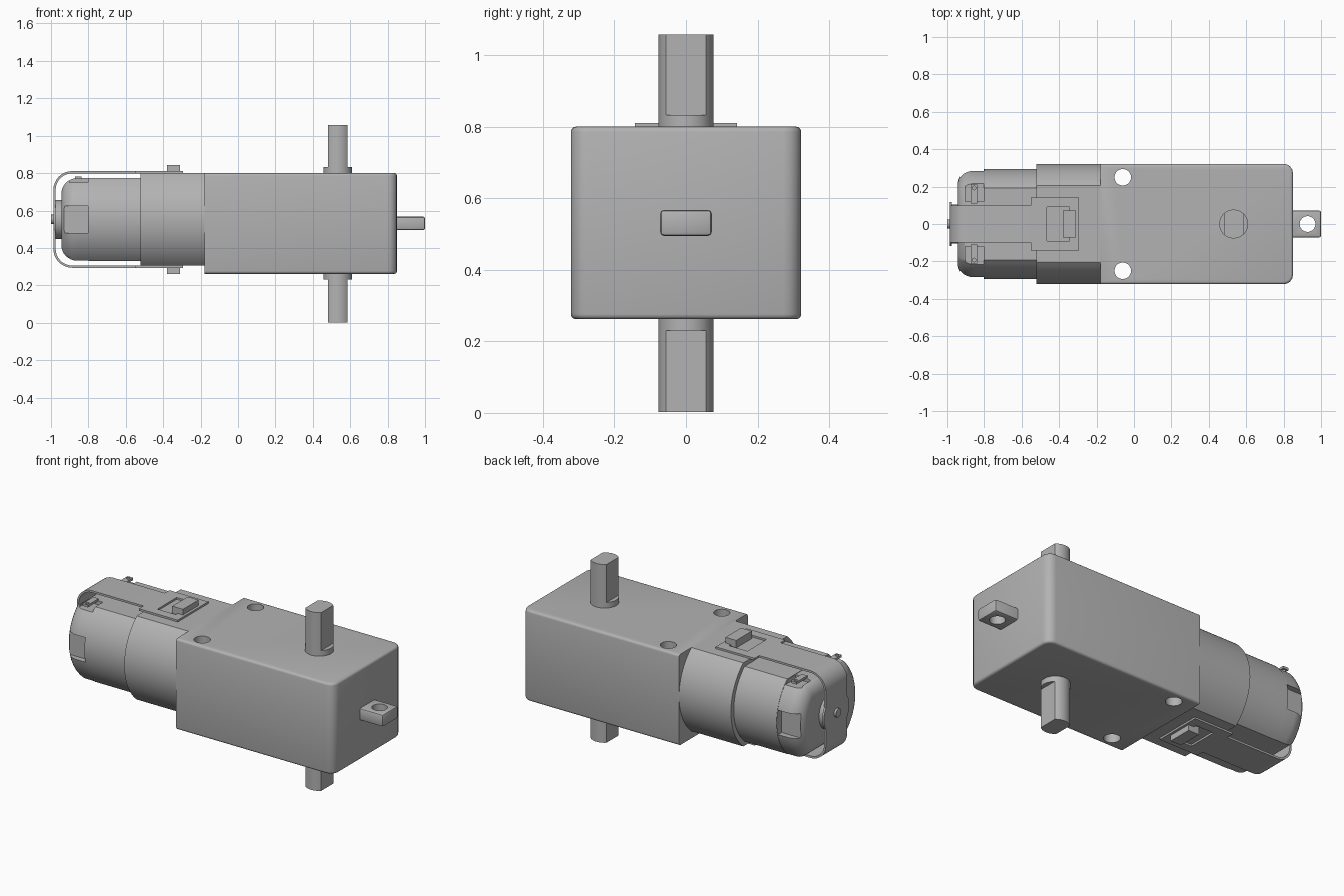
import bpy, bmesh, math
from mathutils import Matrix

old = bpy.data.objects.get("Cube")
if old:
    bpy.data.objects.remove(old, do_unlink=True)

grey = bpy.data.materials.new("plain grey")
grey.use_nodes = True
COLOUR = (0.45, 0.45, 0.45, 1)
grey.diffuse_color = COLOUR
grey.node_tree.nodes["Principled BSDF"].inputs["Base Color"].default_value = COLOUR

MID = 0.5525  # height of the motor axis


def finish(name, bm):
    bmesh.ops.recalc_face_normals(bm, faces=bm.faces)
    mesh = bpy.data.meshes.new(name)
    bm.to_mesh(mesh)
    bm.free()
    mesh.materials.append(grey)
    ob = bpy.data.objects.new(name, mesh)
    bpy.context.collection.objects.link(ob)
    return ob


def box(name, x, y, z):
    bm = bmesh.new()
    bmesh.ops.create_cube(bm, size=1)
    for v in bm.verts:
        for i, (lo, hi) in enumerate((x, y, z)):
            v.co[i] = lo if v.co[i] < 0 else hi
    return finish(name, bm)


def cylinder(name, centre, r, depth, axis="Z"):
    bm = bmesh.new()
    turn = Matrix.Rotation(math.pi / 2, 4, "Y") if axis == "X" else Matrix()
    bmesh.ops.create_cone(bm, cap_ends=True, segments=48, radius1=r, radius2=r,
                          depth=depth, matrix=Matrix.Translation(centre) @ turn)
    return finish(name, bm)


def activate(ob):
    bpy.ops.object.select_all(action="DESELECT")
    ob.select_set(True)
    bpy.context.view_layer.objects.active = ob


def combine(ob, others, operation="DIFFERENCE"):
    for other in others:
        mod = ob.modifiers.new("combine", "BOOLEAN")
        mod.operation, mod.solver, mod.object = operation, "EXACT", other
        activate(ob)
        bpy.ops.object.modifier_apply(modifier=mod.name)
        bpy.data.objects.remove(other, do_unlink=True)
    return ob


def round_edges(ob, width, pick, segments=4):
    bm = bmesh.new()
    bm.from_mesh(ob.data)
    edges = [e for e in bm.edges if pick(e.verts[0].co, e.verts[1].co)]
    bmesh.ops.bevel(bm, geom=edges, offset=width, segments=segments,
                    profile=0.5, affect="EDGES")
    bm.to_mesh(ob.data)
    bm.free()


def flat_barrel(name, sections, n=24):
    """Loft rings (x, radius, half height) of a circle cut flat above and below."""
    bm = bmesh.new()
    rings = []
    for x, r, h in sections:
        a = math.asin(h / r)
        side = [-a + 2 * a * i / n for i in range(n + 1)]
        angles = side + [t + math.pi for t in side]
        rings.append([bm.verts.new((x, r * math.cos(t), MID + r * math.sin(t)))
                      for t in angles])
    for p, q in zip(rings, rings[1:]):
        for i in range(len(p)):
            j = (i + 1) % len(p)
            bm.faces.new((p[i], p[j], q[j], q[i]))
    bm.faces.new(rings[0])
    bm.faces.new(rings[-1])
    return finish(name, bm)


# Gearbox with rounded edges and two screw holes
gearbox = box("gearbox", (-0.18, 0.85), (-0.322, 0.322), (0.262, 0.80))
round_edges(gearbox, 0.05, lambda a, b: min(a.x, b.x) > 0.8 and abs(a.z - b.z) > 0.1)
round_edges(gearbox, 0.014, lambda a, b: abs(a.z - b.z) < 0.001 and max(a.x, b.x) > -0.1, 3)
combine(gearbox, [cylinder("hole", (-0.06, s * 0.25, 0.5), 0.044, 1) for s in (-1, 1)])

# Mounting tab with a hole
tab = box("mounting_tab", (0.84, 1.0), (-0.072, 0.072), (0.495, 0.567))
round_edges(tab, 0.01, lambda a, b: max(a.x, b.x) > 0.9 or abs(a.x - b.x) > 0.1, 2)
combine(tab, [cylinder("hole", (0.928, 0, 0.5), 0.042, 1)])

# Output shaft, flattened on two sides beyond its round collars
shaft = cylinder("output_shaft", (0.533, 0, 0.53), 0.077, 1.056)
cutters = []
for lo, hi in ((-0.1, 0.23), (0.833, 1.2)):
    cutters.append(box("flat", (0.585, 0.7), (-0.2, 0.2), (lo, hi)))
    cutters.append(box("flat", (0.4, 0.481), (-0.2, 0.2), (lo, hi)))
combine(shaft, cutters)

# Motor: plastic sleeve, can and rounded end cap
flat_barrel("motor_sleeve", [(-0.52, 0.322, 0.2475), (-0.17, 0.322, 0.2475)])
flat_barrel("motor_can", [(-0.80, 0.295, 0.2225), (-0.51, 0.295, 0.2225)])
sections = [(-0.79, 0.293, 0.2205)]
for i in range(9):
    t = math.pi / 2 * i / 8
    inset = 0.085 * (1 - math.cos(t))
    sections.append((-0.86 - 0.085 * math.sin(t), 0.293 - inset, 0.2205 - inset))
cap = flat_barrel("end_cap", sections)
pockets = []
for s in (-1, 1):
    side = sorted((s * 0.25, s * 0.4))
    slot = sorted((s * 0.12, s * 0.23))
    pockets.append(box("pocket", (-0.93, -0.802), side, (0.48, 0.625)))
    pockets.append(box("pocket", (-0.90, -0.802), slot, (0.75, 0.9)))
combine(cap, pockets)

# Solder terminals with small eyes
for s, label in ((1, "back"), (-1, "front")):
    term = box(label + "_terminal", (-0.872, -0.836), sorted((s * 0.11, s * 0.212)),
               (0.768, 0.782))
    combine(term, [cylinder("eye", (-0.854, s * 0.193, 0.78), 0.01, 0.1)])

# Bearing boss and axle tip
cylinder("bearing_boss", (-0.955, 0, MID), 0.105, 0.04, "X")
cylinder("axle_tip", (-0.975, 0, MID), 0.025, 0.05, "X")
cylinder("strap_disc", (-0.981, 0, MID), 0.118, 0.012, "X")

# Retaining strap: a bent U band
HALF, THICK, BEND = 0.2585, 0.012, 0.1


def u_path(inset):
    pts = [(-0.54, HALF - inset)]
    for i in range(9):
        t = math.pi / 2 * (1 + i / 8)
        pts.append((-0.887 + (BEND - inset) * math.cos(t),
                    HALF - BEND + (BEND - inset) * math.sin(t)))
    return pts + [(x, -z) for x, z in reversed(pts)]


bm = bmesh.new()
outer, inner = u_path(0), u_path(THICK)
columns = [[bm.verts.new((x, y, MID + z)) for (x, z), y in
            ((o, -0.1), (o, 0.1), (i, 0.1), (i, -0.1))] for o, i in zip(outer, inner)]
for p, q in zip(columns, columns[1:]):
    for k in range(4):
        bm.faces.new((p[k], p[(k + 1) % 4], q[(k + 1) % 4], q[k]))
bm.faces.new(columns[0])
bm.faces.new(columns[-1])
finish("retaining_strap", bm)

# Wide strap ends with a window, held by hooks on the sleeve
for s, label in ((1, "upper"), (-1, "lower")):
    def span(a, b):
        return sorted((MID + s * a, MID + s * b))
    plate = box(label + "_strap_end", (-0.55, -0.295), (-0.143, 0.143),
                span(HALF - THICK, HALF))
    combine(plate, [box("window", (-0.465, -0.345), (-0.09, 0.09), span(0.2, 0.3))])
    box(label + "_hook_stem", (-0.38, -0.346), (-0.073, 0.073), span(0.24, 0.27))
    box(label + "_hook", (-0.38, -0.31), (-0.073, 0.073), span(HALF, 0.292))

# Smooth round surfaces, keep edges sharp
for ob in bpy.context.collection.objects:
    if ob.type == "MESH" and ob.data.materials and ob.data.materials[0] == grey:
        activate(ob)
        bpy.ops.object.shade_smooth_by_angle(angle=math.radians(35))
